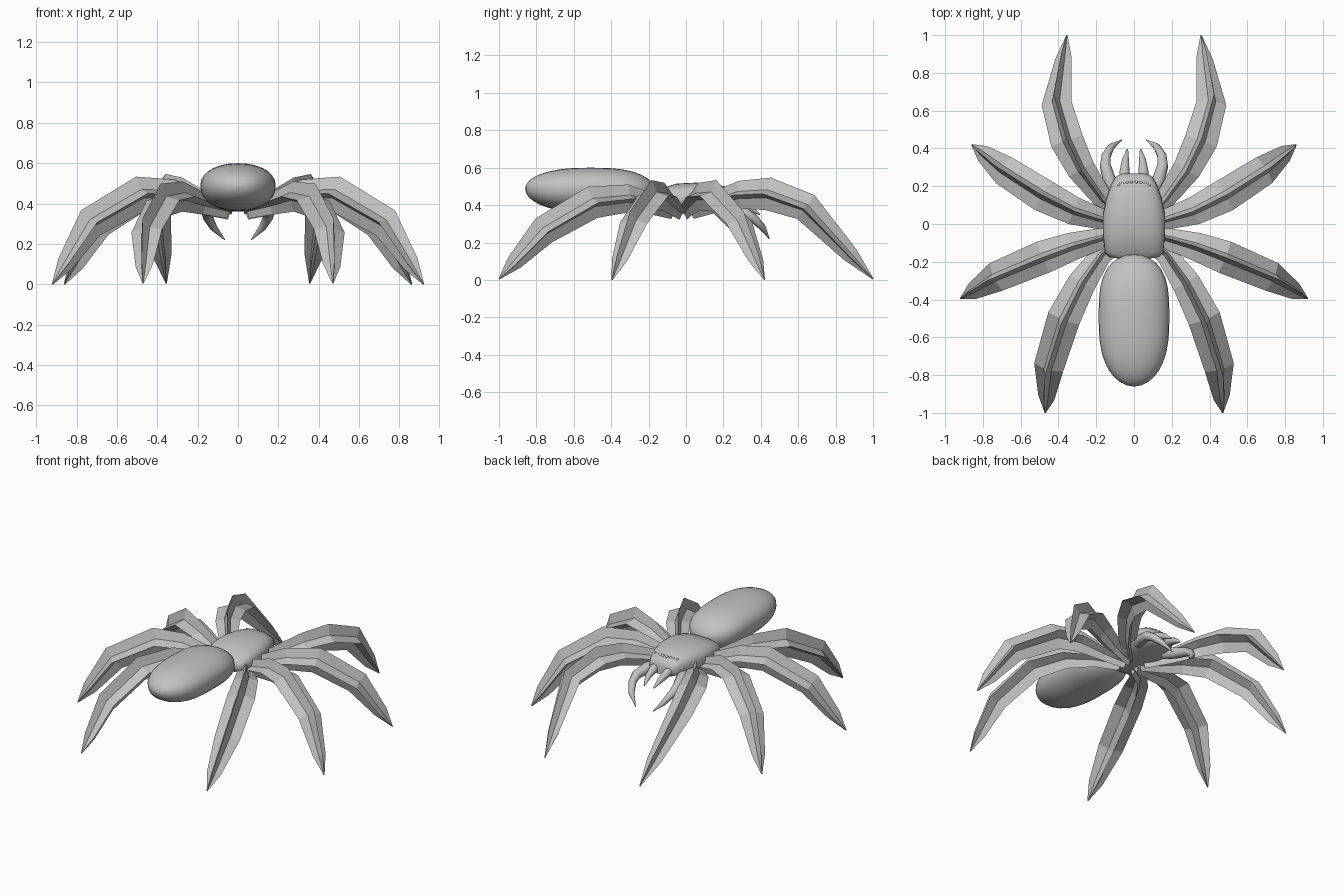
import bpy
import math
from mathutils import Vector

cube = bpy.data.objects.get("Cube")
if cube:
    bpy.data.objects.remove(cube)

grey = bpy.data.materials.new("plain grey")
grey.use_nodes = True
COLOR = (0.54, 0.54, 0.54, 1)
grey.diffuse_color = COLOR
grey.node_tree.nodes["Principled BSDF"].inputs["Base Color"].default_value = COLOR


def loft(name, rings, smooth):
    """Skin a list of equal-length rings and cap both ends."""
    n = len(rings[0])
    verts = [p for ring in rings for p in ring]
    faces = [(i * n + j, i * n + (j + 1) % n, (i + 1) * n + (j + 1) % n, (i + 1) * n + j)
             for i in range(len(rings) - 1) for j in range(n)]
    faces += [tuple(reversed(range(n))), tuple(range(len(verts) - n, len(verts)))]
    mesh = bpy.data.meshes.new(name)
    mesh.from_pydata(verts, [], faces)
    mesh.materials.append(grey)
    obj = bpy.data.objects.new(name, mesh)
    bpy.context.collection.objects.link(obj)
    bpy.ops.object.select_all(action="DESELECT")
    obj.select_set(True)
    bpy.context.view_layer.objects.active = obj
    bpy.ops.object.mode_set(mode="EDIT")
    bpy.ops.mesh.select_all(action="SELECT")
    bpy.ops.mesh.normals_make_consistent(inside=False)
    bpy.ops.object.mode_set(mode="OBJECT")
    if smooth:
        bpy.ops.object.shade_smooth_by_angle(angle=math.radians(50))
    return obj


def body(name, stations, power, sides=28):
    """Rounded body along y; station = y, half width, side z, top z, bottom z."""
    rings = []
    for y, w, mid, top, low in stations:
        ring = []
        for k in range(sides):
            a = math.tau * k / sides
            c, s = math.cos(a), math.sin(a)
            x = math.copysign(abs(c) ** power, c) * w
            h = (top - mid) if s > 0 else (mid - low)
            ring.append((x, y, mid + math.copysign(abs(s) ** power, s) * h))
        rings.append(ring)
    return loft(name, rings, True)


def limb(name, path, radii, points, inner, smooth):
    """Tapered limb whose section is a star (inner < 1) or a round tube."""
    path = [Vector(p) for p in path]
    heading = path[-1] - path[0]
    side = Vector((heading.y, -heading.x, 0)).normalized()
    rings = []
    for i, (p, r) in enumerate(zip(path, radii)):
        t = path[min(i + 1, len(path) - 1)] - path[max(i - 1, 0)]
        up = side.cross(t).normalized()
        across = t.cross(up).normalized()
        ring = []
        for k in range(points * 2):
            a = math.pi * k / points
            d = r * (inner if k % 2 else 1)
            ring.append(p + d * (math.cos(a) * up + math.sin(a) * across))
        rings.append(ring)
    return loft(name, rings, smooth)


def flip(path, side):
    return [(x * side, y, z) for x, y, z in path]


# Abdomen, blunt towards the thorax and tapered at the rear
steps = 18
stations = []
for i in range(steps + 1):
    t = -math.cos(math.pi * i / steps)
    r = max((1 - abs(t) ** (2.5 if t < 0 else 3.5)) ** 0.5, 0.02)
    mid = 0.488 - 0.02 * max(t, 0) ** 2
    stations.append((-0.51 + 0.35 * t, 0.187 * r, mid, mid + 0.112 * r, mid - 0.125 * r))
body("abdomen", stations, 0.93)

# Head and thorax, with a narrow waist behind
body("thorax", [
    (-0.19, 0.04, 0.44, 0.46, 0.41),
    (-0.175, 0.13, 0.43, 0.465, 0.39),
    (-0.15, 0.155, 0.43, 0.485, 0.375),
    (-0.05, 0.165, 0.43, 0.515, 0.36),
    (0.05, 0.165, 0.43, 0.52, 0.36),
    (0.14, 0.145, 0.43, 0.515, 0.365),
    (0.21, 0.12, 0.43, 0.50, 0.37),
    (0.25, 0.098, 0.425, 0.475, 0.375),
    (0.268, 0.06, 0.42, 0.445, 0.385)], 0.75)

# Legs: root, knee and foot points for the left side
LEGS = {
    "front": [(0.05, 0.03, 0.37), (0.17, 0.14, 0.41), (0.28, 0.29, 0.455),
              (0.355, 0.44, 0.46), (0.41, 0.64, 0.39), (0.355, 1.0, 0.005)],
    "mid_front": [(0.04, 0.0, 0.365), (0.17, 0.025, 0.4), (0.32, 0.07, 0.445),
                  (0.48, 0.15, 0.45), (0.69, 0.285, 0.305), (0.86, 0.42, 0.0)],
    "mid_back": [(0.04, -0.03, 0.365), (0.17, -0.075, 0.4), (0.33, -0.12, 0.445),
                 (0.48, -0.175, 0.45), (0.73, -0.28, 0.305), (0.92, -0.395, 0.0)],
    "back": [(0.05, -0.07, 0.37), (0.17, -0.16, 0.4), (0.275, -0.31, 0.435),
             (0.372, -0.5, 0.415), (0.452, -0.76, 0.265), (0.47, -1.0, 0.005)],
}
LEG_RADII = [0.045, 0.055, 0.075, 0.088, 0.08, 0.045, 0.003]

# Curved palps and straight fangs in front of the head
PALP = [(0.10, 0.16, 0.39), (0.13, 0.23, 0.38), (0.152, 0.31, 0.36),
        (0.148, 0.36, 0.33), (0.12, 0.41, 0.28), (0.065, 0.445, 0.22)]
FANG = [(0.05, 0.22, 0.42), (0.05, 0.28, 0.41), (0.045, 0.34, 0.385), (0.035, 0.395, 0.35)]

for label, side in (("left", 1), ("right", -1)):
    for row, path in LEGS.items():
        # The shin stays broad until close to the foot
        shin = Vector(path[-2]).lerp(Vector(path[-1]), 0.66)
        full_path = path[:-1] + [tuple(shin), path[-1]]
        limb(f"{label}_{row}_leg", flip(full_path, side), LEG_RADII, 4, 0.36, False)
    limb(f"{label}_palp", flip(PALP, side), [0.03, 0.036, 0.03, 0.025, 0.018, 0.002], 5, 1, True)
    limb(f"{label}_fang", flip(FANG, side), [0.03, 0.027, 0.019, 0.004], 5, 1, True)
    # Arc of small eyes across the brow
    for i in range(4):
        x = 0.014 + 0.022 * i
        bpy.ops.mesh.primitive_uv_sphere_add(
            segments=12, ring_count=8, radius=0.009,
            location=(side * x, 0.225 - 0.2 * x, 0.492 - 0.09 * x))
        eye = bpy.context.object
        eye.name = f"{label}_eye_{i + 1}"
        eye.data.materials.append(grey)
        bpy.ops.object.shade_smooth()
